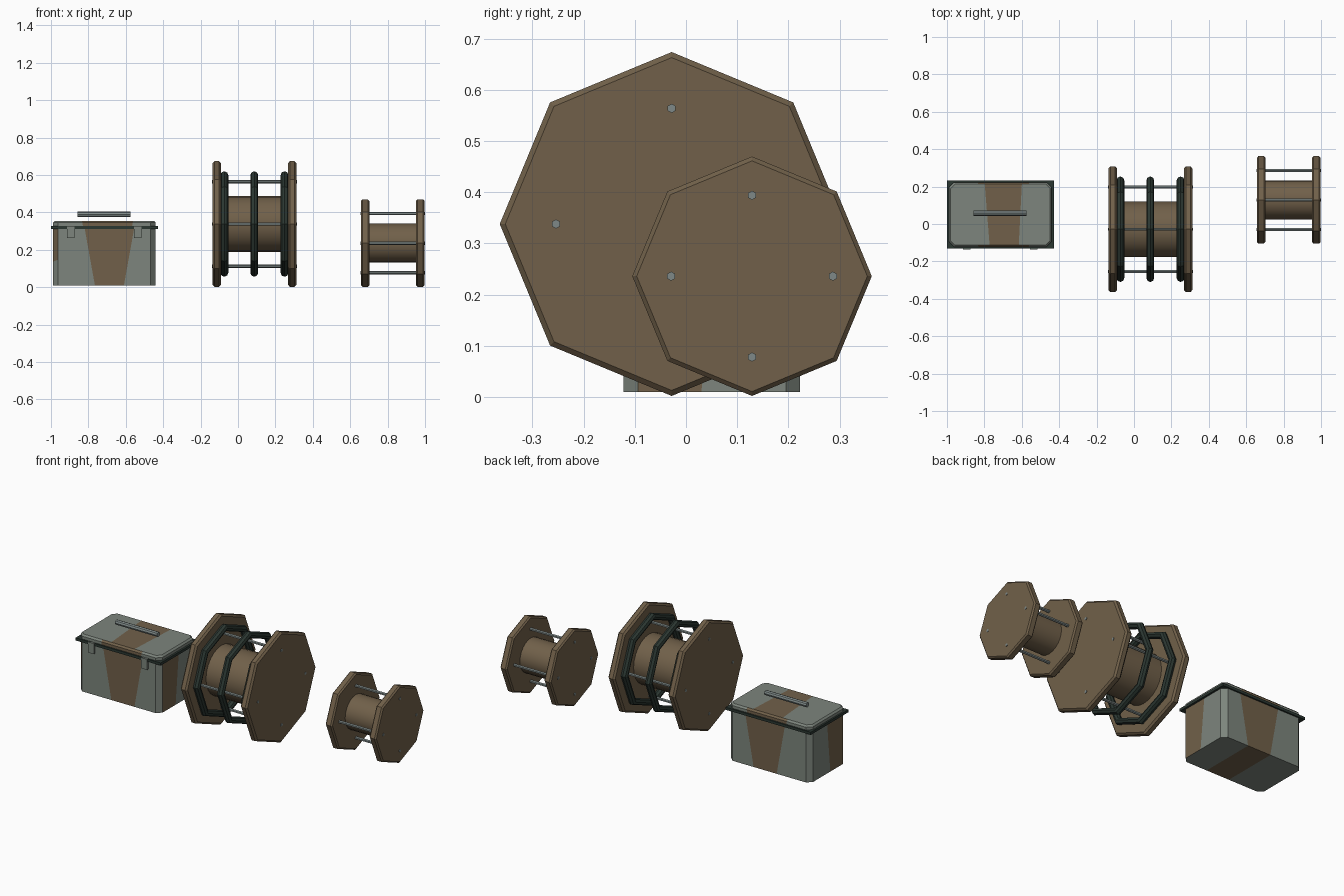
import bpy, bmesh, math
from mathutils import Vector, Matrix

if "Cube" in bpy.data.objects:
    bpy.data.objects.remove(bpy.data.objects["Cube"])


def material(name, rgb):
    m = bpy.data.materials.new(name)
    m.diffuse_color = (*rgb, 1)
    m.use_nodes = True
    m.node_tree.nodes["Principled BSDF"].inputs["Base Color"].default_value = m.diffuse_color
    return m


BROWN = material("weathered brown", (0.165, 0.118, 0.068))
GREY = material("green grey", (0.205, 0.235, 0.205))
DARK = material("dark green rubber", (0.024, 0.038, 0.031))
STEEL = material("steel grey", (0.21, 0.25, 0.245))


def finish(bm, name, mats, smooth=False):
    bmesh.ops.recalc_face_normals(bm, faces=bm.faces[:])
    me = bpy.data.meshes.new(name)
    for f in bm.faces:
        f.smooth = smooth and len(f.verts) == 4
    bm.to_mesh(me)
    bm.free()
    for m in mats:
        me.materials.append(m)
    ob = bpy.data.objects.new(name, me)
    bpy.context.collection.objects.link(ob)
    return ob


def x_cylinder(name, x0, x1, y, z, r, sides, mat, bevel=0, smooth=False):
    """Cylinder along x with one corner at the top."""
    bm = bmesh.new()
    bmesh.ops.create_cone(bm, cap_ends=True, segments=sides, radius1=r, radius2=r, depth=x1 - x0)
    top = max(bm.verts, key=lambda v: v.co.x)
    spin = -math.atan2(top.co.y, top.co.x)
    bmesh.ops.transform(bm, verts=bm.verts, matrix=Matrix.Translation(((x0 + x1) / 2, y, z))
                        @ Matrix.Rotation(-math.pi / 2, 4, 'Y') @ Matrix.Rotation(spin, 4, 'Z'))
    if bevel:
        rim = [e for e in bm.edges if abs(e.verts[0].co.x - e.verts[1].co.x) < 1e-5]
        bmesh.ops.bevel(bm, geom=rim, offset=bevel, segments=1, affect='EDGES')
    return finish(bm, name, [mat], smooth)


def x_ring(name, x, y, z, major, minor, sides=8, tube=8):
    """Angular hose loop around the x axis."""
    bm = bmesh.new()
    rows = []
    for i in range(sides):
        a = math.tau * i / sides
        row = []
        for j in range(tube):
            b = math.tau * j / tube
            r = major + minor * math.cos(b)
            row.append(bm.verts.new((x + minor * math.sin(b), y + r * math.sin(a), z + r * math.cos(a))))
        rows.append(row)
    for i in range(sides):
        for j in range(tube):
            n, k = (i + 1) % sides, (j + 1) % tube
            bm.faces.new((rows[i][j], rows[n][j], rows[n][k], rows[i][k]))
    return finish(bm, name, [DARK])


def reel(name, x0, x1, y, r, hub_r, rod_r, bevel):
    z, t = r + 0.002, 0.045
    x_cylinder(name + "_left_flange", x0, x0 + t, y, z, r, 8, BROWN, bevel)
    x_cylinder(name + "_right_flange", x1 - t, x1, y, z, r, 8, BROWN, bevel)
    x_cylinder(name + "_hub", x0 + t / 2, x1 - t / 2, y, z, hub_r, 24, BROWN, smooth=True)
    for i in range(4):
        a = i * math.pi / 2
        x_cylinder(f"{name}_tie_rod_{i + 1}", x0 - 0.003, x1 + 0.003, y + rod_r * math.sin(a),
                   z + rod_r * math.cos(a), 0.009, 6, STEEL)


# Large and small reels
reel("large_reel", -0.136, 0.312, -0.028, 0.336, 0.149, 0.226, 0.01)
reel("small_reel", 0.657, 0.997, 0.129, 0.234, 0.104, 0.158, 0.008)

# Hose loops on the large reel
for i, x in enumerate((-0.073, 0.087, 0.249)):
    x_ring(f"hose_loop_{i + 1}", x, -0.028, 0.338, 0.261, 0.021)


# Storage box
def block(lo, hi, corner=0.0, top=0.0):
    bm = bmesh.new()
    bmesh.ops.create_cube(bm, size=1)
    lo, hi = Vector(lo), Vector(hi)
    for v in bm.verts:
        v.co = Vector([lo[i] + (v.co[i] + 0.5) * (hi[i] - lo[i]) for i in range(3)])
    if corner:
        up = [e for e in bm.edges if abs(e.verts[0].co.z - e.verts[1].co.z) > 1e-5]
        bmesh.ops.bevel(bm, geom=up, offset=corner, segments=1, affect='EDGES')
    if top:
        rim = [e for e in bm.edges if all(abs(v.co.z - hi.z) < 1e-5 for v in e.verts)]
        bmesh.ops.bevel(bm, geom=rim, offset=top, segments=1, affect='EDGES')
    bmesh.ops.recalc_face_normals(bm, faces=bm.faces[:])
    return bm


def paint(bm, pick, planes):
    """Cut picked faces by planes; colour brown what lies on the negative side of all."""
    for co, no in planes:
        bm.normal_update()
        fs = [f for f in bm.faces if pick(f)]
        geom = set(fs) | {e for f in fs for e in f.edges} | {v for f in fs for v in f.verts}
        bmesh.ops.bisect_plane(bm, geom=list(geom), dist=1e-6, plane_co=co, plane_no=no)
    bm.normal_update()
    for f in bm.faces:
        if pick(f):
            c = f.calc_center_median()
            if all((c - Vector(co)).dot(Vector(no)) < 0 for co, no in planes):
                f.material_index = 1


def band(x0, x1, slope):
    return [((x0, 0, 0.01), (-1, 0, -slope)), ((x1, 0, 0.01), (1, 0, -slope))]


body = block((-0.99, -0.122, 0.01), (-0.44, 0.223, 0.32), 0.028)
paint(body, lambda f: abs(f.normal.y) > 0.9, band(-0.765, -0.61, 0.18))
paint(body, lambda f: f.normal.z < -0.9, band(-0.765, -0.61, 0))
paint(body, lambda f: abs(f.normal.x) > 0.9, [((0, 0.03, 0.01), (0, 1, -0.1))])
paint(body, lambda f: f.normal.x < -0.3 and -0.9 < f.normal.y < -0.3,
      [((-0.98, -0.11, 0.14), (0.4, 0, -1))])
finish(body, "box_body", [GREY, BROWN])

lid = block((-0.99, -0.122, 0.32), (-0.44, 0.223, 0.355), 0.028, 0.01)
paint(lid, lambda f: f.normal.z > 0.9,
      [((-0.785, 0.05, 0), (-1, -0.08, 0)), ((-0.608, 0.05, 0), (1, -0.05, 0))])
paint(lid, lambda f: abs(f.normal.y) > 0.6 and abs(f.normal.x) < 0.1, band(-0.775, -0.62, 0.17))
finish(lid, "box_lid", [GREY, BROWN])

finish(block((-1.0, -0.13, 0.312), (-0.428, 0.232, 0.328)), "lid_seal", [DARK])
for i, x in enumerate((-0.894, -0.536)):
    finish(block((x - 0.02, -0.135, 0.264), (x + 0.02, -0.118, 0.328)), f"latch_{i + 1}", [GREY])
x_cylinder("lid_handle", -0.857, -0.575, 0.058, 0.39, 0.015, 8, STEEL)
